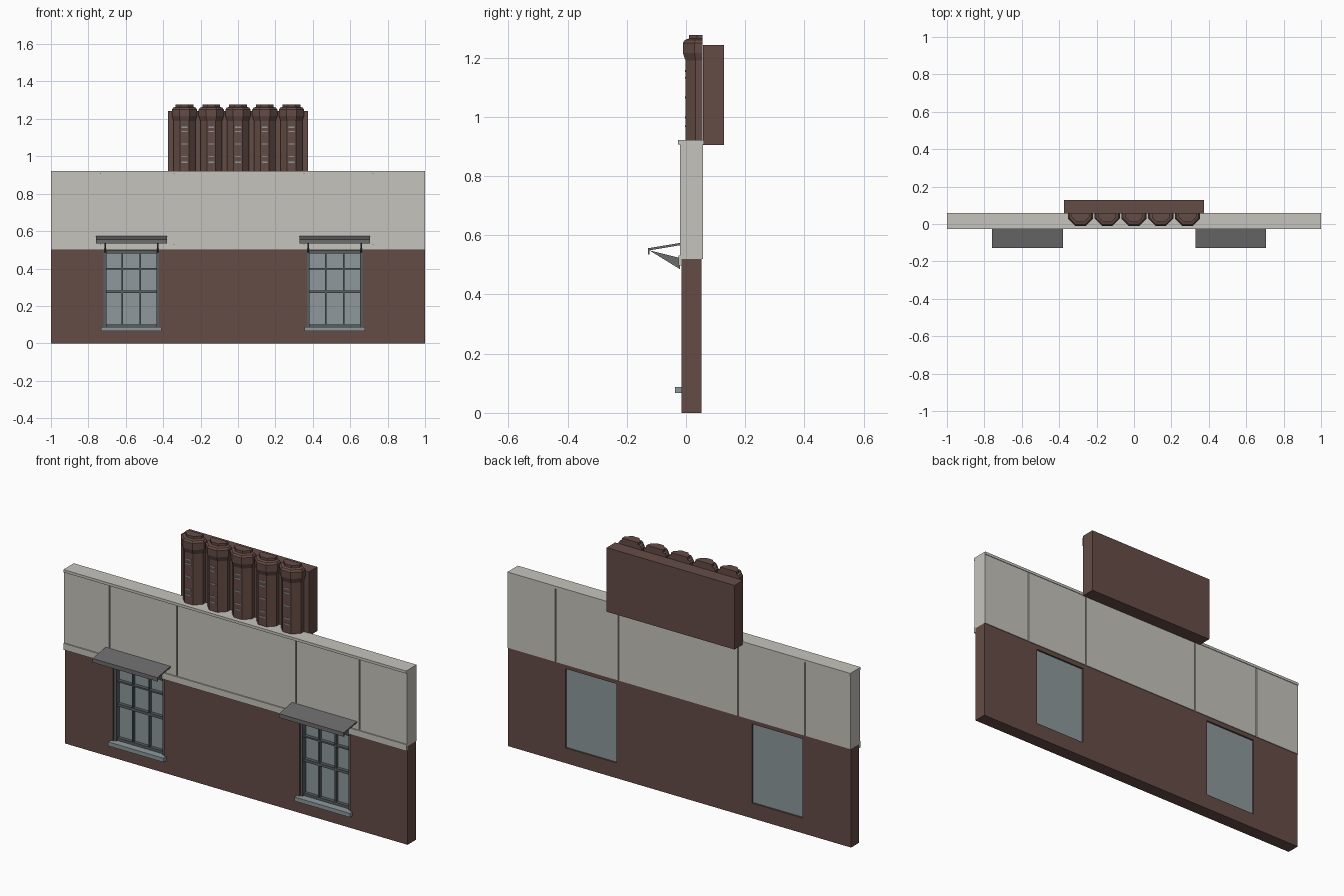
import bpy
import bmesh

cube = bpy.data.objects.get("Cube")
if cube:
    bpy.data.objects.remove(cube, do_unlink=True)


def material(name, rgb):
    linear = [((c / 255 + 0.055) / 1.055) ** 2.4 for c in rgb] + [1]
    m = bpy.data.materials.new(name)
    m.use_nodes = True
    m.diffuse_color = linear
    m.node_tree.nodes["Principled BSDF"].inputs["Base Color"].default_value = linear
    return m


BRICK = material("brown brick", (101, 76, 70))
STONE = material("pale concrete", (197, 196, 188))
GLASS = material("blue grey glass", (142, 153, 156))
METAL = material("grey metal", (108, 108, 108))
FRAME = material("dark window frame", (88, 95, 95))


def finish(name, bm, mat):
    bmesh.ops.recalc_face_normals(bm, faces=bm.faces)
    mesh = bpy.data.meshes.new(name)
    bm.to_mesh(mesh)
    bm.free()
    mesh.materials.append(mat)
    obj = bpy.data.objects.new(name, mesh)
    bpy.context.collection.objects.link(obj)
    return obj


def prism(name, mat, outline, x0, x1):
    """Extrude a (y, z) outline along x."""
    bm = bmesh.new()
    a = [bm.verts.new((x0, y, z)) for y, z in outline]
    b = [bm.verts.new((x1, y, z)) for y, z in outline]
    n = len(a)
    bm.faces.new(a)
    bm.faces.new(b)
    for i in range(n):
        j = (i + 1) % n
        bm.faces.new((a[i], a[j], b[j], b[i]))
    return finish(name, bm, mat)


def box(name, mat, x0, x1, y0, y1, z0, z1):
    return prism(name, mat, [(y0, z0), (y1, z0), (y1, z1), (y0, z1)], x0, x1)


WINDOWS = {"right": -0.57, "left": 0.517}
HALF = 0.148
FRONT, BACK = -0.015, 0.053
SILL, HEAD = 0.08, 0.497

# Lower brick wall: a grid with the window cells left open, then thickened
xs = [-1, 1] + [c + s * HALF for c in WINDOWS.values() for s in (-1, 1)]
xs.sort()
zs = [0, SILL, HEAD, 0.52]
bm = bmesh.new()
grid = [[bm.verts.new((x, FRONT, z)) for z in zs] for x in xs]
for i in range(len(xs) - 1):
    for k in range(len(zs) - 1):
        if k == 1 and i in (1, 3):
            continue
        bm.faces.new((grid[i][k], grid[i + 1][k], grid[i + 1][k + 1], grid[i][k + 1]))
thick = bmesh.ops.extrude_face_region(bm, geom=bm.faces[:], use_keep_orig=True)
moved = [g for g in thick["geom"] if isinstance(g, bmesh.types.BMVert)]
bmesh.ops.translate(bm, verts=moved, vec=(0, BACK - FRONT, 0))
finish("brick_wall", bm, BRICK)

# Upper concrete panels with open joints over a recessed core
joints = [-1, -0.735, -0.342, 0.353, 0.722, 1]
gap = 0.003
for i, (a, b) in enumerate(zip(joints, joints[1:])):
    left = a + gap if a > -1 else a
    right = b - gap if b < 1 else b
    box(f"concrete_panel_{i + 1}", STONE, left, right, -0.02, 0.057, 0.52, 0.908)
box("panel_core", STONE, -0.99, 0.99, -0.012, 0.049, 0.521, 0.907)
box("wall_coping", STONE, -1, 1, -0.027, 0.06, 0.907, 0.921)
box("string_course", STONE, -1, 1, -0.026, -0.014, 0.498, 0.532)

# Windows, sills and canopies
for side, c in WINDOWS.items():
    w0, w1 = c - HALF, c + HALF
    box(f"{side}_glass", GLASS, w0, w1, 0.02, 0.044, SILL, HEAD)
    box(f"{side}_sill", GLASS, c - 0.162, c + 0.162, -0.037, 0.02, 0.067, 0.088)
    for s in (-1, 1):
        e = c + s * (HALF - 0.007)
        box(f"{side}_jamb", FRAME, e - 0.007, e + 0.007, -0.008, 0.021, SILL, HEAD)
        m = c + s * 0.048
        box(f"{side}_muntin", FRAME, m - 0.004, m + 0.004, 0.004, 0.021, SILL, HEAD)
    for z, t in ((0.095, 0.007), (0.275, 0.007), (0.4, 0.004), (0.489, 0.008)):
        box(f"{side}_rail", FRAME, w0, w1, 0.002, 0.021, z - t, z + t)

    x0, x1 = c - 0.188, c + 0.19
    prism(f"{side}_canopy", METAL,
          [(-0.015, 0.575), (-0.129, 0.556), (-0.129, 0.535), (-0.123, 0.535),
           (-0.123, 0.549), (-0.015, 0.567)], x0, x1)
    for s in (-1, 1):
        e = c + s * 0.141
        prism(f"{side}_canopy_bracket", METAL,
              [(-0.124, 0.549), (-0.02, 0.523), (-0.02, 0.485)], e - 0.004, e + 0.004)

# Raised brick slab behind the columns
box("chimney_slab", BRICK, -0.373, 0.373, 0.057, 0.128, 0.905, 1.243)


def half_octagon_column(name, cx):
    """Stack half octagon rings, given as (height, apothem)."""
    rings = [(0.918, 0.058), (1.19, 0.058), (1.215, 0.067), (1.25, 0.067),
             (1.26, 0.06), (1.264, 0.047), (1.277, 0.047)]
    bm = bmesh.new()
    loops = []
    for z, r in rings:
        k = 0.414 * r
        plan = [(-r, 0), (-r, -k), (-k, -r), (k, -r), (r, -k), (r, 0)]
        loops.append([bm.verts.new((cx + x, 0.0565 + y, z)) for x, y in plan])
    for a, b in zip(loops, loops[1:]):
        for i in range(6):
            j = (i + 1) % 6
            bm.faces.new((a[i], a[j], b[j], b[i]))
    bm.faces.new(loops[0])
    bm.faces.new(loops[-1])
    finish(name, bm, BRICK)


# Five columns with small pale slots down the front
for n in range(5):
    cx = (n - 2) * 0.143
    half_octagon_column(f"column_{n + 1}", cx)
    for z in (0.968, 0.998, 1.065, 1.132, 1.155):
        box(f"column_{n + 1}_slot", GLASS, cx - 0.016, cx + 0.016,
            -0.004, 0.0, z - 0.003, z + 0.003)
